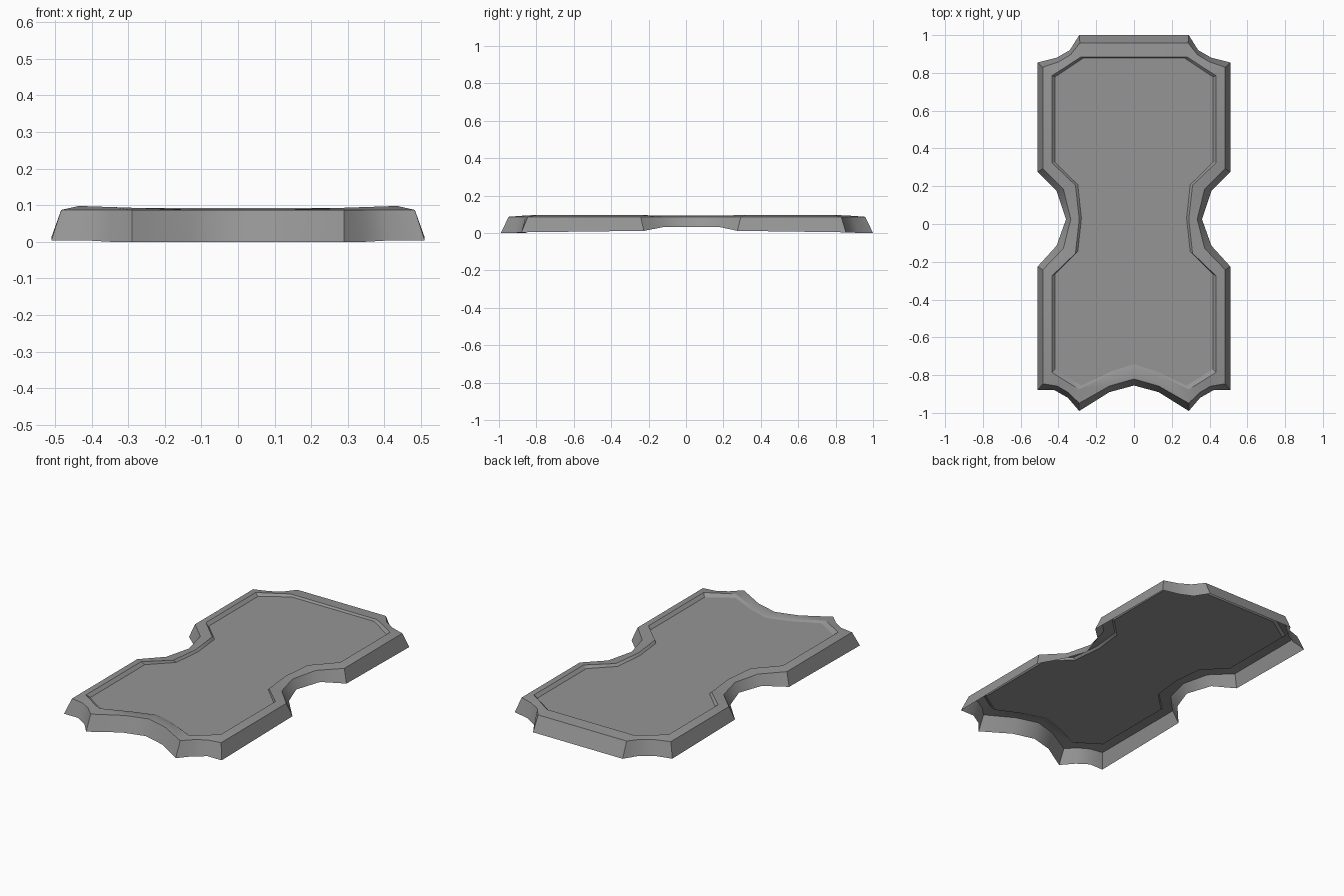
import bpy
import math

default = bpy.data.objects.get("Cube")
if default:
    bpy.data.objects.remove(default, do_unlink=True)

# One flat grey
grey = bpy.data.materials.new("stone_grey")
grey.use_nodes = True
colour = (0.3, 0.3, 0.3, 1)
grey.diffuse_color = colour
grey.node_tree.nodes["Principled BSDF"].inputs["Base Color"].default_value = colour

# Half outlines on the +x side, from the back edge round to the front notch
base_half = [(.29, 1), (.34, .92), (.41, .88), (.51, .855), (.51, .275),
             (.41, .175), (.36, .025), (.41, -.115), (.51, -.225), (.51, -.88),
             (.42, -.88), (.35, -.92), (.29, -.99), (.13, -.89), (0, -.855)]
rim_half = [(.28, .885), (.33, .853), (.38, .82), (.435, .785), (.435, .325),
            (.31, .205), (.29, .025), (.31, -.155), (.435, -.275), (.435, -.785),
            (.38, -.82), (.34, -.845), (.29, -.875), (.13, -.8), (0, -.76)]


def mirrored(half):
    """Close a half outline across x = 0."""
    return half + [(-x, y) for x, y in reversed(half[:-1])]


def foot_height(x, y):
    """The lower edge arches up at the waist and lifts slightly at the corners."""
    if abs(y) < 0.2:
        return 0.033
    if abs(y) < 0.3:
        return 0.012
    return 0.004 if abs(x) > 0.4 else 0


def make_object(name, verts, faces):
    mesh = bpy.data.meshes.new(name)
    mesh.from_pydata(verts, [], faces)
    mesh.materials.append(grey)
    mesh.update()
    obj = bpy.data.objects.new(name, mesh)
    bpy.context.collection.objects.link(obj)
    bpy.ops.object.select_all(action='DESELECT')
    obj.select_set(True)
    bpy.context.view_layer.objects.active = obj
    bpy.ops.object.shade_smooth_by_angle(angle=math.radians(30))
    return obj


base = mirrored(base_half)
rim = mirrored(rim_half)
count = len(base)

# Rings of the shell: foot, shoulder, raised rim, floor edge
slope = 0.36
foot_ring = [(x, y, foot_height(x, y)) for x, y in base]
shoulder_ring = [(bx + (rx - bx) * slope, by + (ry - by) * slope, 0.087)
                 for (bx, by), (rx, ry) in zip(base, rim)]
rim_ring = [(x, y, max(0.088, 0.083 + 0.034 * abs(x))) for x, y in rim]
floor_ring = [(x * 0.96, y * 0.985 + 0.006, 0.081) for x, y in rim]
rings = [foot_ring, shoulder_ring, rim_ring, floor_ring]

# Open-bottomed frame: sloping wall, bevelled rim and inner step
frame_verts = [v for ring in rings for v in ring]
frame_faces = []
for level in range(len(rings) - 1):
    outer = level * count
    inner = outer + count
    for i in range(count):
        j = (i + 1) % count
        frame_faces.append((outer + i, inner + i, inner + j, outer + j))
make_object("raised_frame", frame_verts, frame_faces)

# Sunken floor panel
make_object("floor_panel", floor_ring, [tuple(reversed(range(count)))])
